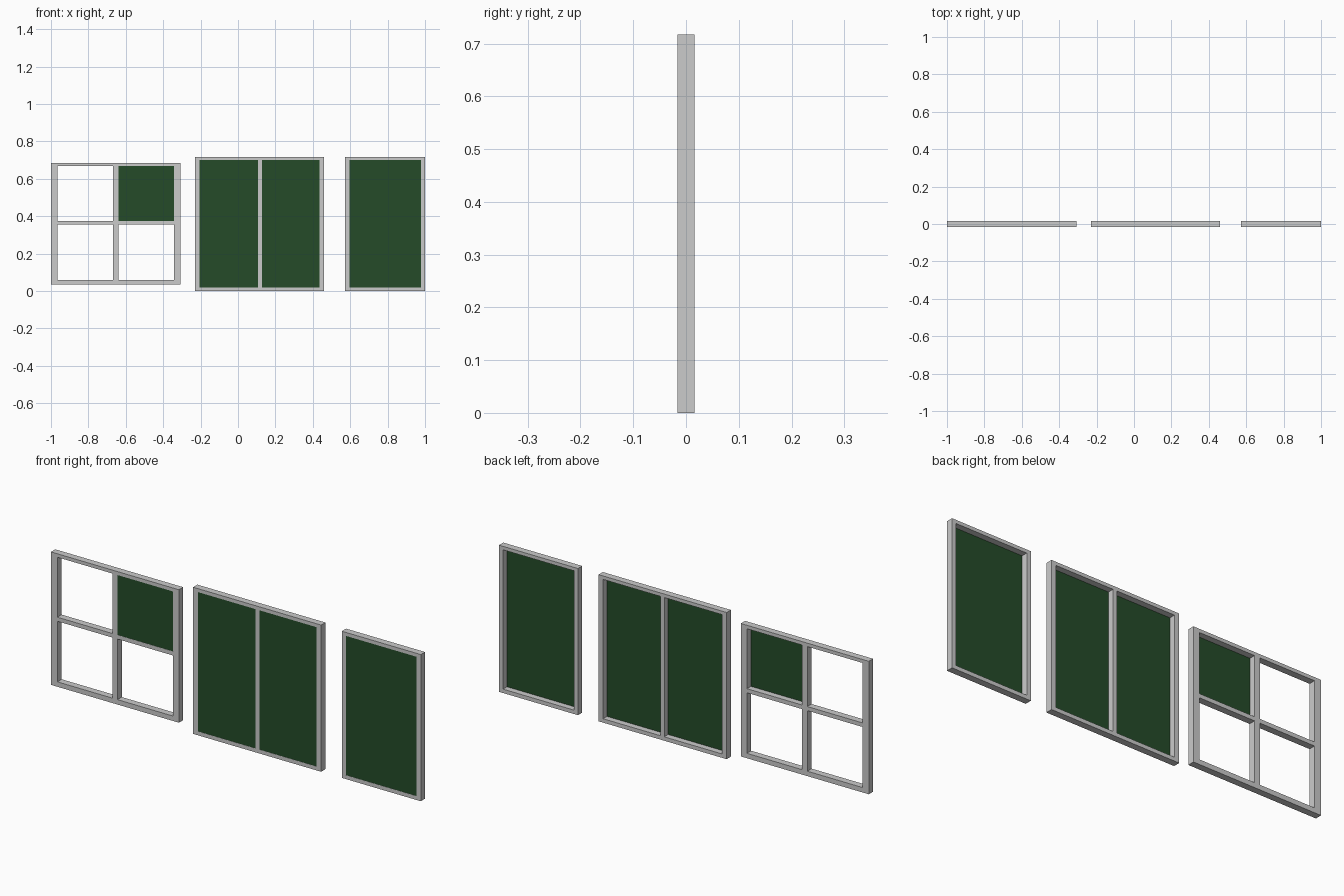
import bpy, bmesh

if "Cube" in bpy.data.objects:
    bpy.data.objects.remove(bpy.data.objects["Cube"])

DEPTH = 0.033          # frame thickness in y
FRONT = -DEPTH / 2

green = bpy.data.materials.new("green_pane")
green.diffuse_color = (0.018, 0.07, 0.022, 1)
green.use_nodes = True
green.node_tree.nodes["Principled BSDF"].inputs["Base Color"].default_value = green.diffuse_color


def new_object(name, bm):
    bmesh.ops.recalc_face_normals(bm, faces=bm.faces)
    mesh = bpy.data.meshes.new(name)
    bm.to_mesh(mesh)
    bm.free()
    obj = bpy.data.objects.new(name, mesh)
    bpy.context.collection.objects.link(obj)
    return obj


def slab(name, xs, zs, y0, y1, is_open):
    """Grid of cells in the xz plane, open cells skipped, extruded in y."""
    bm = bmesh.new()
    v = [[bm.verts.new((x, y0, z)) for z in zs] for x in xs]
    for i in range(len(xs) - 1):
        for k in range(len(zs) - 1):
            if not is_open(i, k):
                bm.faces.new((v[i][k], v[i + 1][k], v[i + 1][k + 1], v[i][k + 1]))
    for vert in [w for w in bm.verts if not w.link_faces]:
        bm.verts.remove(vert)
    # keep the front faces and add the back and side faces
    ext = bmesh.ops.extrude_face_region(bm, geom=bm.faces[:], use_keep_orig=True)
    moved = [g for g in ext["geom"] if isinstance(g, bmesh.types.BMVert)]
    bmesh.ops.translate(bm, verts=moved, vec=(0, y1 - y0, 0))
    return new_object(name, bm)


def window(name, xs, zs, panes):
    """Frame with openings in every odd cell; panes lists glazed cells."""
    slab(name + "_frame", xs, zs, FRONT, -FRONT, lambda i, k: i % 2 and k % 2)
    for n, (i, k) in enumerate(panes, 1):
        pane = slab(f"{name}_pane_{n}", xs[i:i + 2], zs[k:k + 2],
                    FRONT + 0.001, FRONT + 0.003, lambda i, k: False)
        pane.data.materials.append(green)


# Four-light window with a single upper right pane
window("four_light_window",
       [-1.0, -0.965, -0.668, -0.64, -0.341, -0.308],
       [0.034, 0.058, 0.354, 0.374, 0.667, 0.684], [(3, 3)])

# Double window with two tall panes
window("double_window",
       [-0.231, -0.206, 0.106, 0.127, 0.437, 0.461],
       [0.0, 0.019, 0.70, 0.717], [(1, 1), (3, 1)])

# Single window with one tall pane
window("single_window",
       [0.573, 0.595, 0.978, 1.0],
       [0.0, 0.019, 0.70, 0.717], [(1, 1)])
